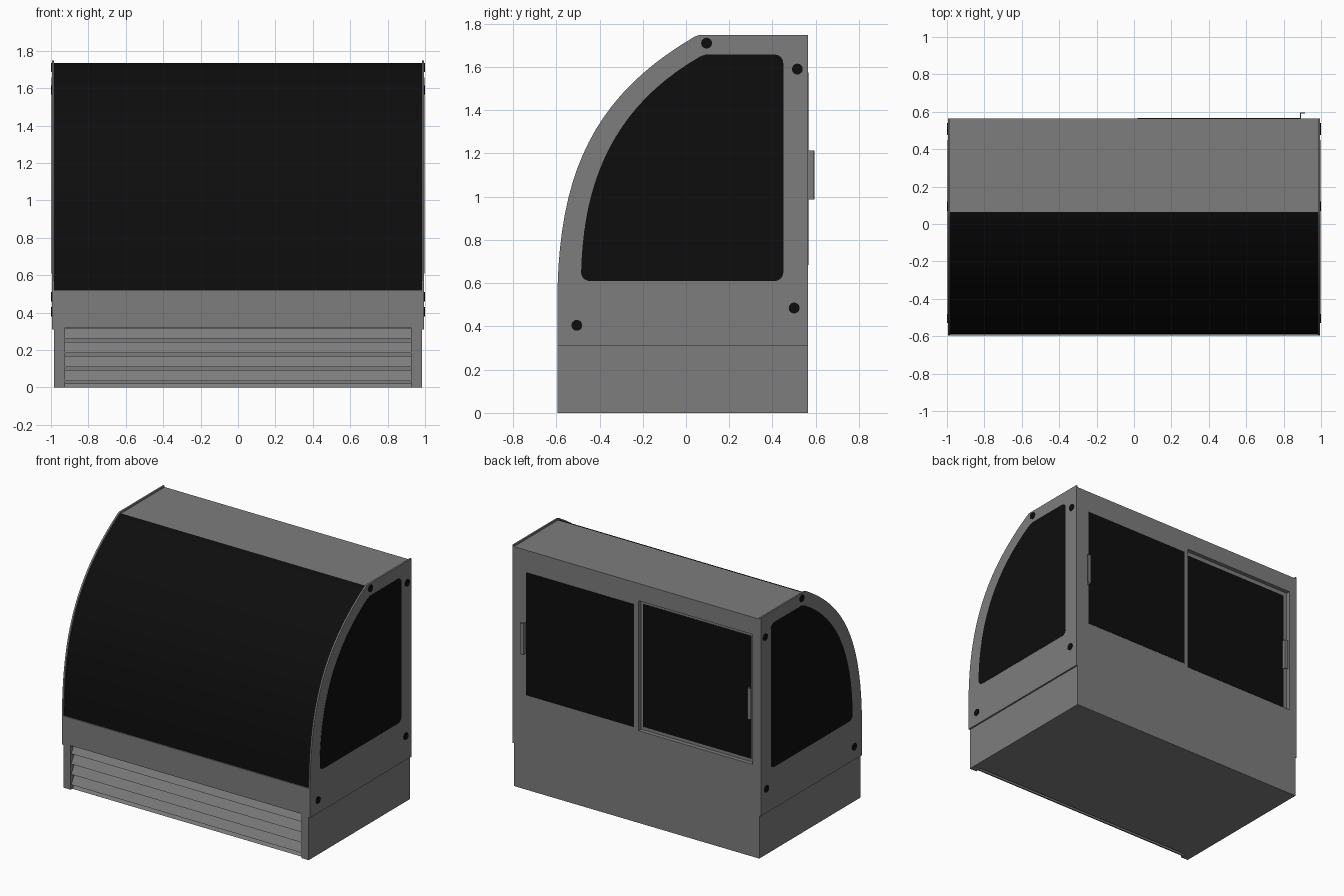
import bpy, bmesh, math

if "Cube" in bpy.data.objects:
    bpy.data.objects.remove(bpy.data.objects["Cube"])


def material(name, v):
    m = bpy.data.materials.new(name)
    m.diffuse_color = (v, v, v, 1)
    m.use_nodes = True
    m.node_tree.nodes["Principled BSDF"].inputs["Base Color"].default_value = m.diffuse_color
    return m


GREY = material("grey_metal", 0.205)
BLACK = material("black_glass", 0.004)


def prism(name, pts, axis, a, b, mat, smooth=False):
    """Extrude a profile along x (points are y,z) or along y (points are x,z)."""
    bm = bmesh.new()
    place = (lambda p, d: (d, p[0], p[1])) if axis == 'x' else (
        (lambda p, d: (p[0], d, p[1])) if axis == 'y' else (lambda p, d: (p[0], p[1], d)))
    lo = [bm.verts.new(place(p, a)) for p in pts]
    hi = [bm.verts.new(place(p, b)) for p in pts]
    bm.faces.new(lo)
    bm.faces.new(hi)
    n = len(pts)
    for i in range(n):
        j = (i + 1) % n
        bm.faces.new((lo[i], lo[j], hi[j], hi[i]))
    bmesh.ops.recalc_face_normals(bm, faces=bm.faces)
    me = bpy.data.meshes.new(name)
    bm.to_mesh(me)
    bm.free()
    me.materials.append(mat)
    ob = bpy.data.objects.new(name, me)
    bpy.context.collection.objects.link(ob)
    if smooth:
        bpy.ops.object.select_all(action='DESELECT')
        ob.select_set(True)
        bpy.context.view_layer.objects.active = ob
        bpy.ops.object.shade_smooth_by_angle(angle=math.radians(30))
    return ob


def rect(a0, a1, b0, b1):
    return [(a0, b0), (a1, b0), (a1, b1), (a0, b1)]


def cut(ob, cutter):
    """Subtract the cutter and remove it."""
    mod = ob.modifiers.new("cut", 'BOOLEAN')
    mod.operation = 'DIFFERENCE'
    mod.solver = 'EXACT'
    mod.object = cutter
    bpy.context.view_layer.objects.active = ob
    bpy.ops.object.modifier_apply(modifier="cut")
    bpy.data.objects.remove(cutter, do_unlink=True)


def bezier(p, n=20):
    out = []
    for i in range(n + 1):
        t = i / n
        w = ((1 - t)**3, 3 * t * (1 - t)**2, 3 * t * t * (1 - t), t**3)
        out.append(tuple(sum(w[k] * p[k][c] for k in range(4)) for c in (0, 1)))
    return out


def arc(cy, cz, r, start, end, n=6):
    return [(cy + r * math.cos(math.radians(start + (end - start) * i / n)),
             cz + r * math.sin(math.radians(start + (end - start) * i / n)))
            for i in range(n + 1)]


W, FRONT, BACK = 0.983, -0.595, 0.565
curve = bezier([(FRONT, 0.5), (FRONT, 1.12), (-0.42, 1.47), (0.04, 1.74)])

# Base cabinet with a vent recess at the front
base = prism("base_cabinet", [(FRONT, 0), (BACK, 0), (BACK, 0.585), (0.5, 0.585),
                              (0.5, 0.52), (FRONT, 0.52)], 'x', -W, W, GREY)
cut(base, prism("vent_cutter", rect(-0.7, -0.545, -0.1, 0.32), 'x', -0.925, 0.925, GREY))

# Tilted vent slats
for i in range(4):
    z = 0.26 - 0.075 * i
    prism(f"vent_slat_{i + 1}", [(-0.59, z), (-0.582, z), (-0.547, z + 0.058), (-0.555, z + 0.058)],
          'x', -0.924, 0.924, GREY)
prism("vent_slat_5", [(-0.576, 0), (-0.566, 0), (-0.555, 0.02), (-0.563, 0.02)],
      'x', -0.924, 0.924, GREY)

# Curved front glass and flat top
outer = [(FRONT + 0.008, 0.52)] + [(y + 0.008, z - 0.008) for y, z in curve if z > 0.54]
outer.append((0.065, 1.735))
inner = [(0.065, 1.70)] + [(y + 0.03, z - 0.03) for y, z in reversed(curve) if z > 0.56]
inner.append((FRONT + 0.03, 0.52))
prism("front_glass", outer + inner, 'x', -W, W, BLACK, True)
prism("top_panel", rect(0.065, BACK, 1.70, 1.735), 'x', -W, W, GREY)

# Side panels with windows and bolts
panel = [(FRONT, 0.31)] + curve + [(0.06, 1.747), (BACK, 1.747), (BACK, 0.31)]
window = bezier([(-0.485, 0.65), (-0.475, 1.08), (-0.33, 1.42), (0.065, 1.648)])
window += [(0.09, 1.657)] + arc(0.41, 1.617, 0.04, 90, 0) + arc(0.41, 0.65, 0.04, 0, -90)
window += arc(-0.445, 0.65, 0.04, -90, -180)[:-1]
bolts = [(0.095, 1.71), (0.515, 1.59), (0.5, 0.485), (-0.505, 0.405)]
for side, s in (("left", -1), ("right", 1)):
    prism(f"{side}_side_panel", panel, 'x', s * W, s * 0.995, GREY, True)
    prism(f"{side}_side_window", window, 'x', s * 0.99, s * 0.997, BLACK)
    for i, (y, z) in enumerate(bolts):
        prism(f"{side}_bolt_{i + 1}", arc(y, z, 0.025, 0, 345, 23), 'x', s * 0.99, s * 1.0,
              BLACK, True)

# Back frame: one door is flush, the other sits in a recess
frame = prism("back_frame", rect(-W, W, 0.585, 1.70), 'y', 0.5, BACK, GREY)
cut(frame, prism("recess_cutter", rect(-0.93, -0.015, 0.668, 1.61), 'y', 0.535, 0.7, GREY))
prism("outer_door_glass", rect(0.02, 0.887, 0.685, 1.575), 'y', 0.56, BACK + 0.002, BLACK)
prism("inner_door_glass", rect(-0.9, -0.03, 0.69, 1.58), 'y', 0.53, 0.537, BLACK)

# Angled door handles
for name, s, y in (("outer", 1, BACK), ("inner", -1, 0.535)):
    x = 0.888
    pts = [(x, y - 0.002), (x, y + 0.03), (x + 0.027, y + 0.03), (x + 0.027, y + 0.025),
           (x + 0.005, y + 0.025), (x + 0.005, y - 0.002)]
    prism(f"{name}_door_handle", [(s * px, py) for px, py in pts], 'z', 0.987, 1.213, GREY)
